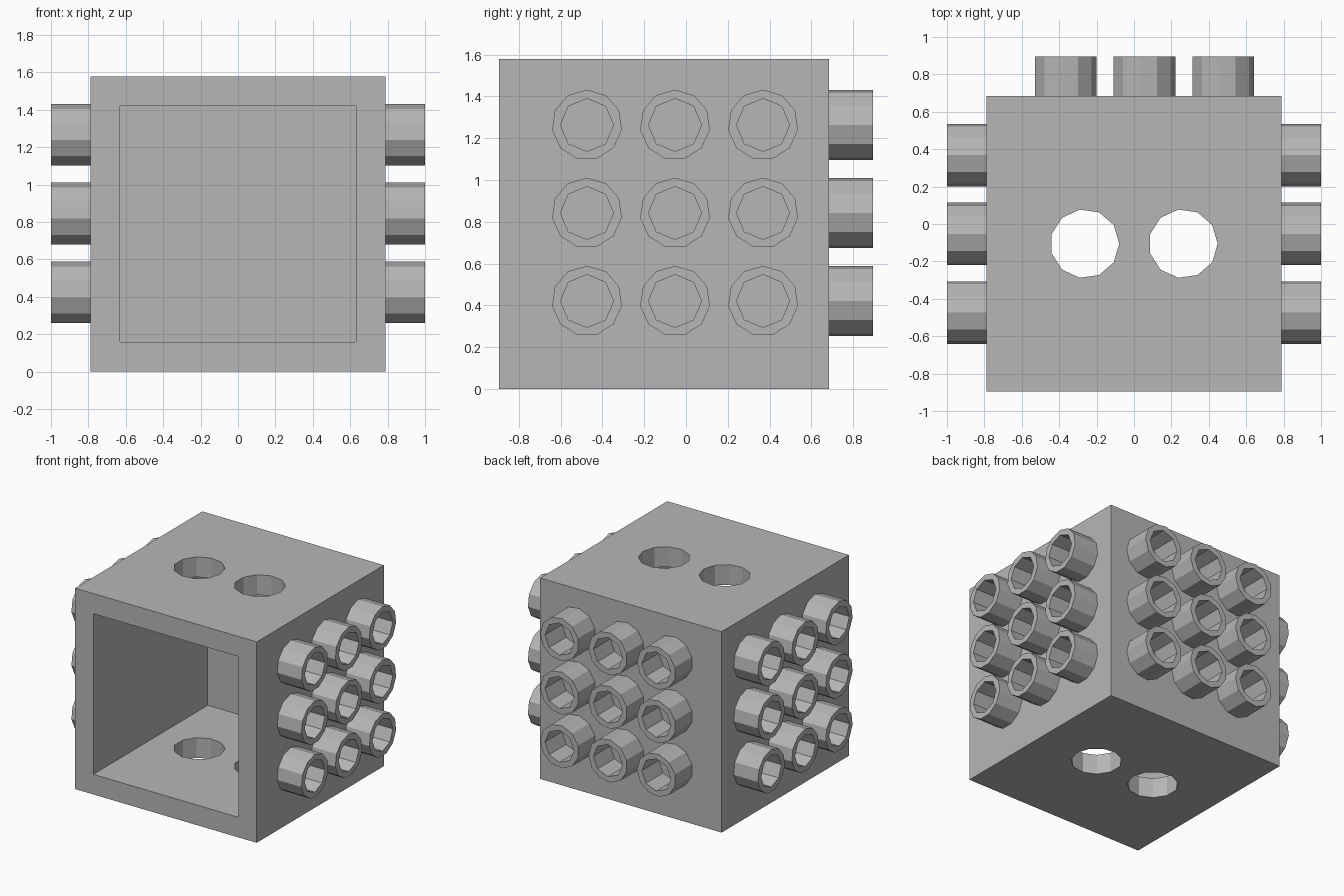
import bpy, bmesh, math
from mathutils import Vector, Matrix

cube = bpy.data.objects.get("Cube")
if cube:
    bpy.data.objects.remove(cube, do_unlink=True)

U = 2 / 19              # design unit: the body is 15 units wide
BODY, WALL, STUD = 15 * U, 1.5 * U, 2 * U
BODY_Y = -U             # the body sits forward to make room for the rear studs

grey = bpy.data.materials.new("plain grey")
grey.use_nodes = True
color = (0.47, 0.47, 0.47, 1)
grey.diffuse_color = color
grey.node_tree.nodes["Principled BSDF"].inputs["Base Color"].default_value = color


def add_object(name, bm):
    bmesh.ops.recalc_face_normals(bm, faces=bm.faces)
    mesh = bpy.data.meshes.new(name)
    bm.to_mesh(mesh)
    bm.free()
    mesh.materials.append(grey)
    obj = bpy.data.objects.new(name, mesh)
    bpy.context.collection.objects.link(obj)
    return obj


def box(name, size, center):
    bm = bmesh.new()
    bmesh.ops.create_cube(bm, size=1)
    bmesh.ops.scale(bm, vec=size, verts=bm.verts)
    bmesh.ops.translate(bm, vec=center, verts=bm.verts)
    return add_object(name, bm)


def prism(name, sides, radius, low, high, x=0, y=0):
    """Upright prism with its first corner on +x."""
    bm = bmesh.new()
    ring = [bm.verts.new((x + radius * math.cos(math.tau * i / sides),
                          y + radius * math.sin(math.tau * i / sides), low))
            for i in range(sides)]
    base = bm.faces.new(ring)
    top = bmesh.ops.extrude_face_region(bm, geom=[base], use_keep_orig=True)["geom"]
    bmesh.ops.translate(bm, vec=(0, 0, high - low),
                        verts=[v for v in top if isinstance(v, bmesh.types.BMVert)])
    return add_object(name, bm)


def cut(target, cutter):
    cutter.hide_render = True
    mod = target.modifiers.new("cut", 'BOOLEAN')
    mod.operation, mod.solver, mod.object = 'DIFFERENCE', 'EXACT', cutter
    with bpy.context.temp_override(object=target, active_object=target):
        bpy.ops.object.modifier_apply(modifier=mod.name)
    bpy.data.objects.remove(cutter, do_unlink=True)


# Hollow body, open at the front
body = box("body", (BODY, BODY, BODY), (0, BODY_Y, BODY / 2))
inner = BODY - 2 * WALL
cut(body, box("cavity_cutter", (inner, BODY, inner), (0, BODY_Y - WALL, BODY / 2)))

# Two round holes through the roof and floor
for x in (-2.5 * U, 2.5 * U):
    cut(body, prism("hole_cutter", 11, 1.75 * U, -U, BODY + U, x, BODY_Y))

# One hollow stud, shared by every copy
master = prism("stud", 11, 1.6 * U, 0, STUD)
cut(master, prism("bore_cutter", 8, 1.2 * U, -U, STUD + U))
stud_mesh = master.data
bpy.data.objects.remove(master, do_unlink=True)


def add_stud(name, location, corner, axis):
    corner, axis = Vector(corner), Vector(axis)
    rotation = Matrix((corner, axis.cross(corner), axis)).transposed().to_4x4()
    stud = bpy.data.objects.new(name, stud_mesh)
    stud.matrix_world = Matrix.Translation(location) @ rotation
    bpy.context.collection.objects.link(stud)


# Three by three studs on both sides and the back
half = BODY / 2
for row in range(3):
    z = 4 * U * (row + 1)
    for col in range(3):
        along = 4 * U * (col + 1)
        for side, sign in (("left", 1), ("right", -1)):
            add_stud(f"{side}_stud_{row}_{col}", (sign * half, BODY_Y - half + along, z),
                     (0, 0, 1), (sign, 0, 0))
        add_stud(f"back_stud_{row}_{col}", (along - half, BODY_Y + half, z),
                 (1, 0, 0), (0, 1, 0))
